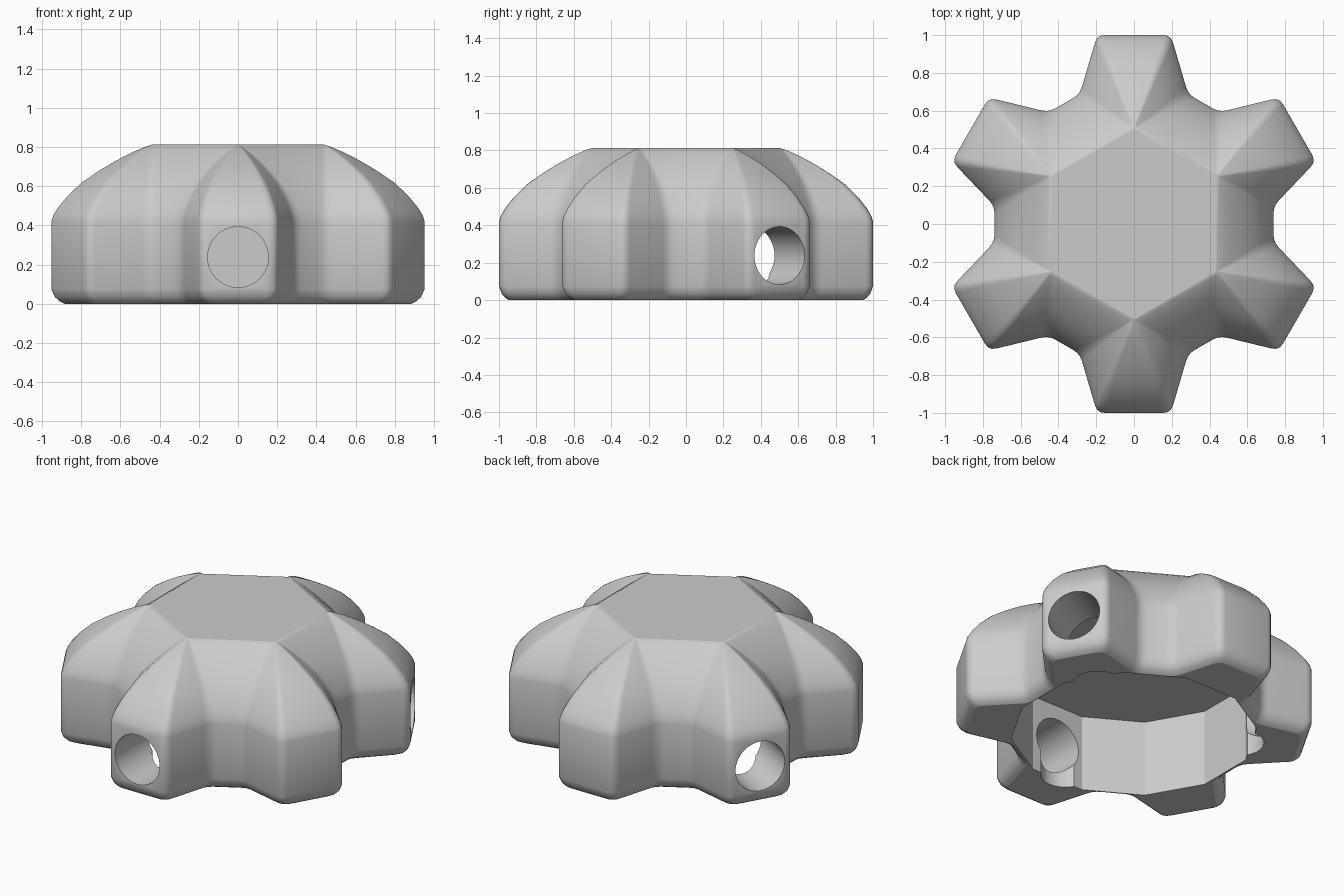
import bpy, bmesh, math
from mathutils import Vector, Matrix

if "Cube" in bpy.data.objects:
    bpy.data.objects.remove(bpy.data.objects["Cube"])

mat = bpy.data.materials.new("plain_grey")
mat.use_nodes = True
grey = (0.6, 0.6, 0.6, 1)
mat.diffuse_color = grey
mat.node_tree.nodes["Principled BSDF"].inputs["Base Color"].default_value = grey

# Half a lobe: (outline point, corner radius); each lobe narrows to a hexagon corner at the top
HALF = [(Vector((0.195, 1.0)), 0.04), (Vector((0.287, 0.687)), 0.04)]
APEX = Vector((0, 0.505))
CORNER_STEPS = 4


def turn(v, k):
    return Matrix.Rotation(-k * math.pi / 3, 2) @ v


outline = []
for k in range(6):
    for p, r in reversed(HALF):
        outline.append((turn(Vector((-p.x, p.y)), k), turn(APEX, k), r))
    for p, r in HALF:
        outline.append((turn(p, k), turn(APEX, k), r))


def section(inset, spread):
    """Outline moved inward, corners rounded, then blended to the hexagon."""
    pts = [o[0] for o in outline]
    n = len(pts)
    moved = []
    for i, p in enumerate(pts):
        a = (p - pts[i - 1]).normalized()
        b = (pts[(i + 1) % n] - p).normalized()
        na, nb = Vector((a.y, -a.x)), Vector((b.y, -b.x))
        moved.append(p + (na + nb) * inset / (1 + na.dot(nb)))
    ring = []
    for i, p in enumerate(moved):
        apex, radius = outline[i][1:]
        start = p + (moved[i - 1] - p).normalized() * radius
        end = p + (moved[(i + 1) % n] - p).normalized() * radius
        for s in range(CORNER_STEPS):
            t = s / (CORNER_STEPS - 1)
            q = start * (1 - t) ** 2 + p * 2 * t * (1 - t) + end * t * t
            ring.append(apex.lerp(q, spread))
    return ring


# Knob body: height, inset, spread from hexagon to full lobes
LEVELS = [(0, 0.055, 1), (0.012, 0.034, 1), (0.035, 0.014, 1), (0.075, 0, 1),
          (0.42, 0, 1), (0.45, 0, 0.982), (0.49, 0, 0.935), (0.55, 0, 0.84),
          (0.618, 0, 0.70), (0.678, 0, 0.53), (0.73, 0, 0.36),
          (0.772, 0, 0.20), (0.803, 0, 0.06), (0.812, 0, 0)]
bm = bmesh.new()
rings = [[bm.verts.new((p.x, p.y, z)) for p in section(inset, spread)]
         for z, inset, spread in LEVELS]
for low, high in zip(rings, rings[1:]):
    for i in range(len(low)):
        j = (i + 1) % len(low)
        bm.faces.new((low[i], low[j], high[j], high[i]))
bm.faces.new(rings[0])
bm.faces.new(rings[-1])
bmesh.ops.remove_doubles(bm, verts=bm.verts, dist=0.0005)
bmesh.ops.recalc_face_normals(bm, faces=bm.faces)
mesh = bpy.data.meshes.new("knob_body")
bm.to_mesh(mesh)
bm.free()
knob = bpy.data.objects.new("knob_body", mesh)
bpy.context.collection.objects.link(knob)
mesh.materials.append(mat)


def cutter(name, sides, r1, r2, depth, matrix):
    b = bmesh.new()
    bmesh.ops.create_cone(b, cap_ends=True, segments=sides, radius1=r1,
                          radius2=r2, depth=depth, matrix=matrix)
    me = bpy.data.meshes.new(name)
    b.to_mesh(me)
    b.free()
    me.materials.append(mat)
    ob = bpy.data.objects.new(name, me)
    bpy.context.collection.objects.link(ob)
    ob.hide_render = True
    return ob


# Twelve-sided socket open underneath, upright below and narrowing under the dome
SOCKET = 0.702
twist = Matrix.Rotation(math.radians(15), 4, "Z")
cutters = [cutter("socket_cutter", 12, SOCKET, SOCKET, 0.58,
                  Matrix.Translation((0, 0, 0.19)) @ twist),
           cutter("socket_roof_cutter", 12, SOCKET, 0.52, 0.24,
                  Matrix.Translation((0, 0, 0.60)) @ twist)]
# Three radial screw bores, each with a slot open to the underside
for angle in (-90, 30, 150):
    spin = Matrix.Rotation(math.radians(angle), 4, "Z")
    cutters.append(cutter("bore_cutter", 48, 0.155, 0.155, 0.9,
                          spin @ Matrix.Translation((0.8, 0, 0.238))
                          @ Matrix.Rotation(math.pi / 2, 4, "Y")))
    cutters.append(cutter("slot_cutter", 32, 0.14, 0.14, 0.36,
                          spin @ Matrix.Translation((0.61, 0, 0.06))))

bpy.ops.object.select_all(action="DESELECT")
knob.select_set(True)
bpy.context.view_layer.objects.active = knob
for c in cutters:
    mod = knob.modifiers.new(c.name, "BOOLEAN")
    mod.operation = "DIFFERENCE"
    mod.solver = "EXACT"
    mod.object = c
    bpy.ops.object.modifier_apply(modifier=mod.name)
    bpy.data.objects.remove(c)

# Smooth the rounded sides, keep the level top and underside flat
bpy.ops.object.shade_smooth_by_angle(angle=math.radians(28))
for face in knob.data.polygons:
    if abs(face.normal.z) > 0.99:
        face.use_smooth = False
